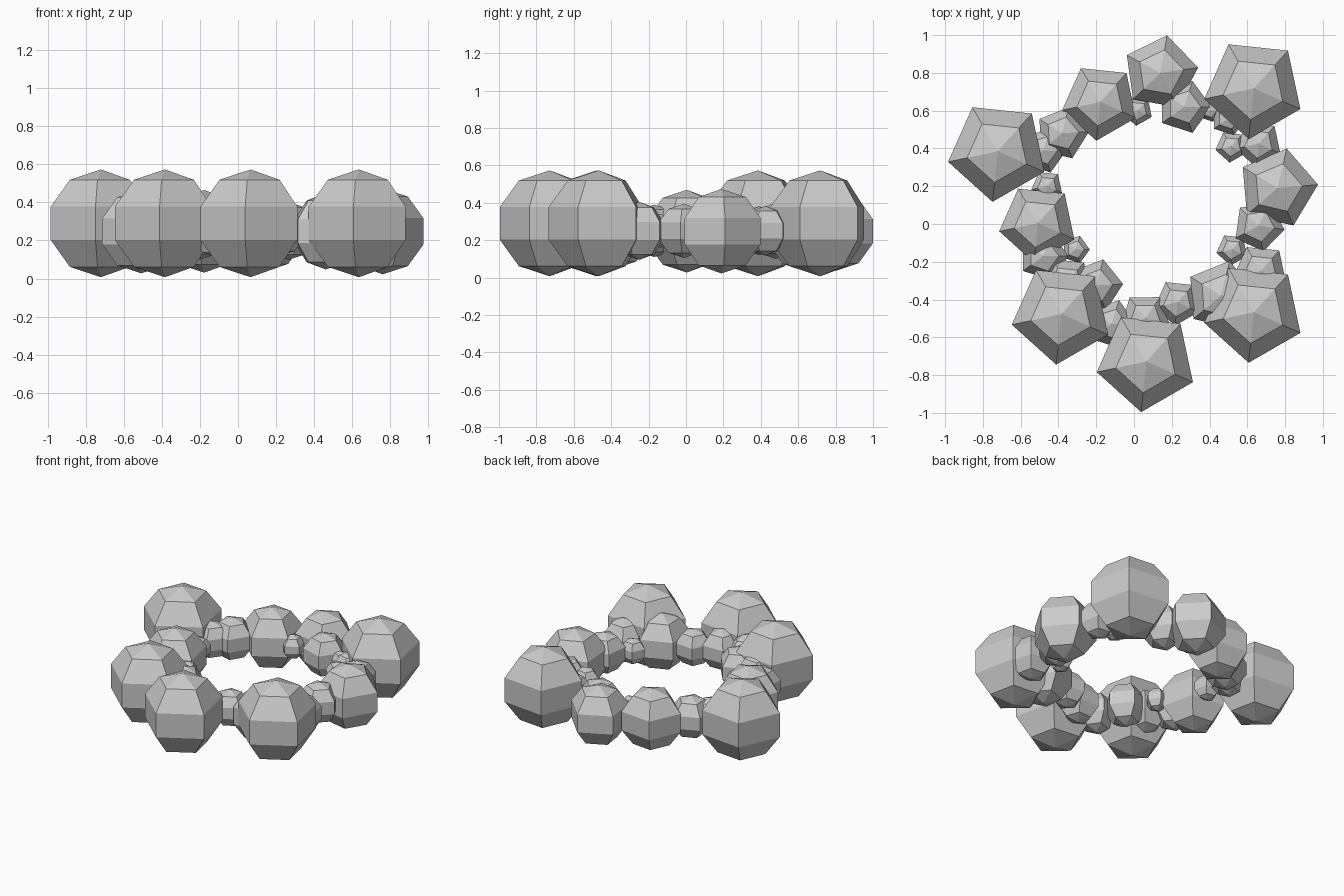
import bpy
import bmesh
from math import sin, cos, pi, radians

if "Cube" in bpy.data.objects:
    bpy.data.objects.remove(bpy.data.objects["Cube"])


def bead(name, x, y, z, r, turn):
    """Flat five-sided bead with five latitude bands; turn is a corner angle."""
    bm = bmesh.new()
    top = bm.verts.new((0, 0, r))
    rings = []
    for k in range(1, 5):
        t = pi * k / 5
        rings.append([bm.verts.new((r * sin(t) * cos(radians(turn + 72 * i)),
                                    r * sin(t) * sin(radians(turn + 72 * i)),
                                    r * cos(t))) for i in range(5)])
    bottom = bm.verts.new((0, 0, -r))
    for i in range(5):
        j = (i + 1) % 5
        bm.faces.new((top, rings[0][i], rings[0][j]))
        for a, b in zip(rings, rings[1:]):
            bm.faces.new((a[i], b[i], b[j], a[j]))
        bm.faces.new((rings[-1][i], bottom, rings[-1][j]))
    mesh = bpy.data.meshes.new(name)
    bm.to_mesh(mesh)
    bm.free()
    ob = bpy.data.objects.new(name, mesh)
    ob.location = (x, y, z)
    bpy.context.collection.objects.link(ob)


# Five large outer beads
for x, y in [(.635, .718), (-.721, .385), (.635, -.467), (-.384, -.477), (.066, -.728)]:
    bead("large_bead", x, y, .29, .283, 48)

# Medium beads filling the ring: x, y, radius, turn
for x, y, r, t in [(.14, .80, .212, 8), (.76, .19, .226, 5), (-.178, .646, .217, 48),
                   (-.508, .005, .221, 48), (.46, -.38, .20, 4)]:
    bead("medium_bead", x, y, .248, r, t)

# Small beads bridging the gaps
for x, y, r, t in [(.265, .62, .152, 0), (.66, .425, .132, 48), (.66, -.01, .145, -8),
                   (.67, -.25, .155, 48), (.23, -.415, .13, 48), (.06, -.50, .145, 55),
                   (-.12, -.53, .14, 0), (-.20, -.325, .15, 3), (-.36, -.31, .15, 48),
                   (-.48, -.17, .14, 0), (-.38, .48, .15, 4), (-.48, .39, .13, 0)]:
    bead("small_bead", x, y, .25, r, t)

# Tiny inner beads
for x, y, r, t in [(.515, .41, .09, 48), (.52, -.135, .09, 48), (-.31, -.135, .08, 0),
                   (-.46, .20, .09, 48), (.02, .60, .085, 48), (.40, .60, .065, 0),
                   (.50, .56, .10, 0)]:
    bead("tiny_bead", x, y, .25, r, t)
